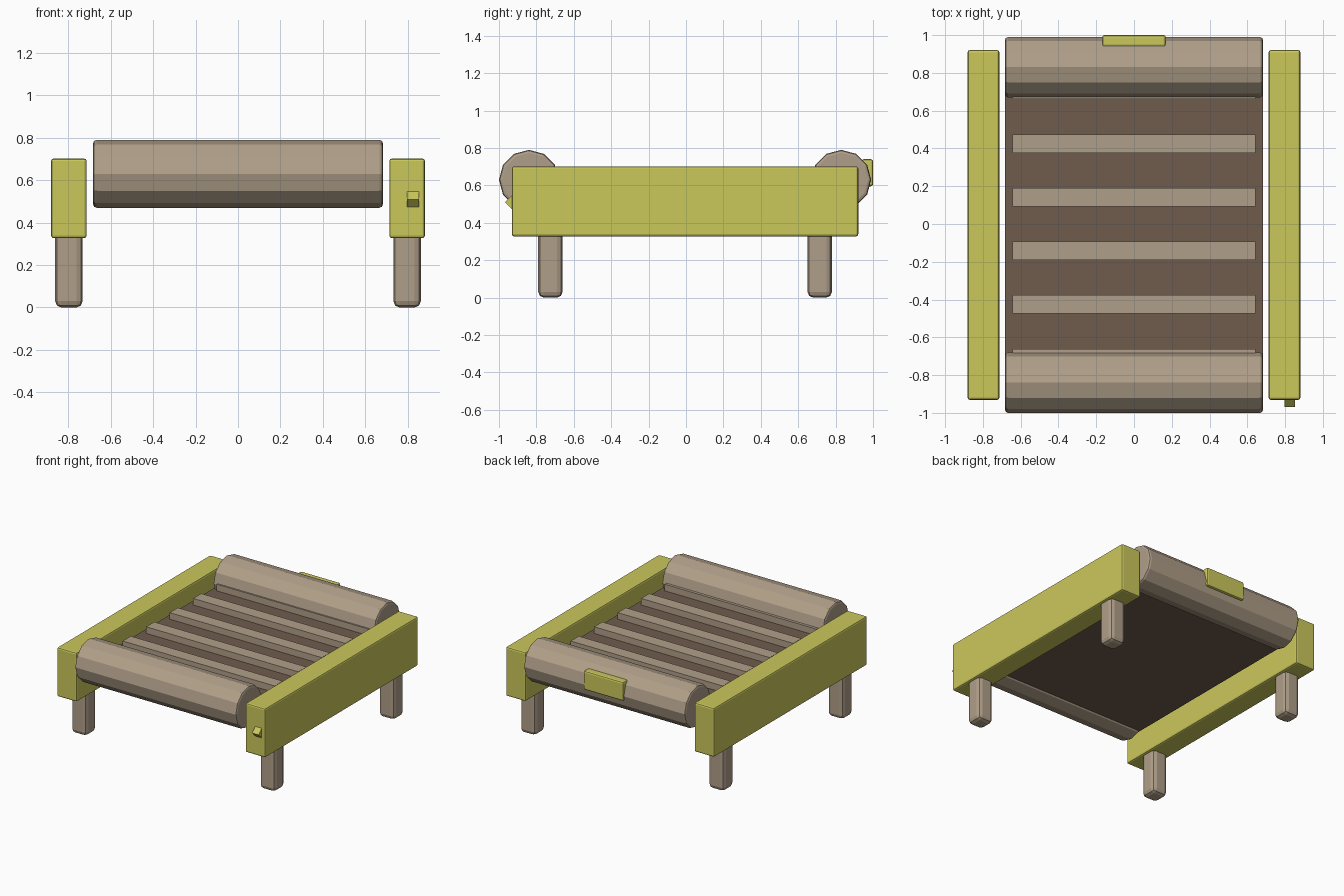
import bpy, bmesh, math
from mathutils import Matrix

if "Cube" in bpy.data.objects:
    bpy.data.objects.remove(bpy.data.objects["Cube"])


def material(name, rgb):
    m = bpy.data.materials.new(name)
    m.diffuse_color = (*rgb, 1)
    m.use_nodes = True
    m.node_tree.nodes["Principled BSDF"].inputs["Base Color"].default_value = m.diffuse_color
    return m


TAN = material("tan", (0.434, 0.347, 0.250))
YELLOW = material("yellow", (0.597, 0.578, 0.105))
BROWN = material("brown", (0.162, 0.107, 0.076))


def finish(bm, name, mat):
    bmesh.ops.recalc_face_normals(bm, faces=bm.faces)
    me = bpy.data.meshes.new(name)
    bm.to_mesh(me)
    bm.free()
    me.materials.append(mat)
    ob = bpy.data.objects.new(name, me)
    bpy.context.collection.objects.link(ob)
    return ob


def box(name, lo, hi, mat, bevel=0.0, segments=1, tilt=0.0):
    """Box between two corners, optionally bevelled and turned about x."""
    bm = bmesh.new()
    size = [b - a for a, b in zip(lo, hi)]
    mid = [(a + b) / 2 for a, b in zip(lo, hi)]
    bmesh.ops.create_cube(bm, size=1, matrix=Matrix.Diagonal((*size, 1)))
    if bevel:
        bmesh.ops.bevel(bm, geom=bm.edges[:], offset=bevel, segments=segments,
                        profile=0.5, affect='EDGES')
    bm.transform(Matrix.Translation(mid) @ Matrix.Rotation(tilt, 4, 'X'))
    return finish(bm, name, mat)


def roller(name, y):
    """Twelve-sided roller along x with chamfered ends."""
    bm = bmesh.new()
    bmesh.ops.create_cone(bm, cap_ends=True, segments=12, radius1=0.16,
                          radius2=0.16, depth=1.366)
    rims = [e for e in bm.edges if abs(e.verts[0].co.z - e.verts[1].co.z) < 1e-4]
    bmesh.ops.bevel(bm, geom=rims, offset=0.016, segments=2, profile=0.5,
                    affect='EDGES')
    bm.transform(Matrix.Translation((0, y, 0.63))
                 @ Matrix.Rotation(math.pi / 2, 4, 'Y'))
    return finish(bm, name, TAN)


YC = -0.005  # the back plate pushes the frame slightly forward

# Side rails and legs
for side, s in (("left", -1), ("right", 1)):
    box(side + "_rail", (s * 0.797 - 0.084, YC - 0.926, 0.327),
        (s * 0.797 + 0.084, YC + 0.926, 0.702), YELLOW, 0.012, 2)
    for end, e in (("front", -1), ("back", 1)):
        y = YC + e * 0.72
        leg = box(f"{end}_{side}_leg", (s * 0.797 - 0.065, y - 0.065, 0),
                  (s * 0.797 + 0.065, y + 0.065, 0.36), TAN, 0.03, 2)

# End rollers
roller("front_roller", YC - 0.835)
roller("back_roller", YC + 0.835)

# Belt bed and raised slats
box("belt", (-0.683, YC - 0.835, 0.50), (0.683, YC + 0.835, 0.59), BROWN)
for i in range(6):
    y = (i - 2.5) * 0.284
    box(f"slat_{i + 1}", (-0.643, y - 0.049, 0.57), (0.643, y + 0.049, 0.64), TAN)

# Plate on the back roller and small knob on the right rail
box("back_plate", (-0.168, 0.938, 0.595), (0.168, 1.0, 0.74), YELLOW, 0.012, 2)
box("knob", (0.797, -0.957, 0.484), (0.852, -0.905, 0.536), YELLOW,
    tilt=math.pi / 4)
